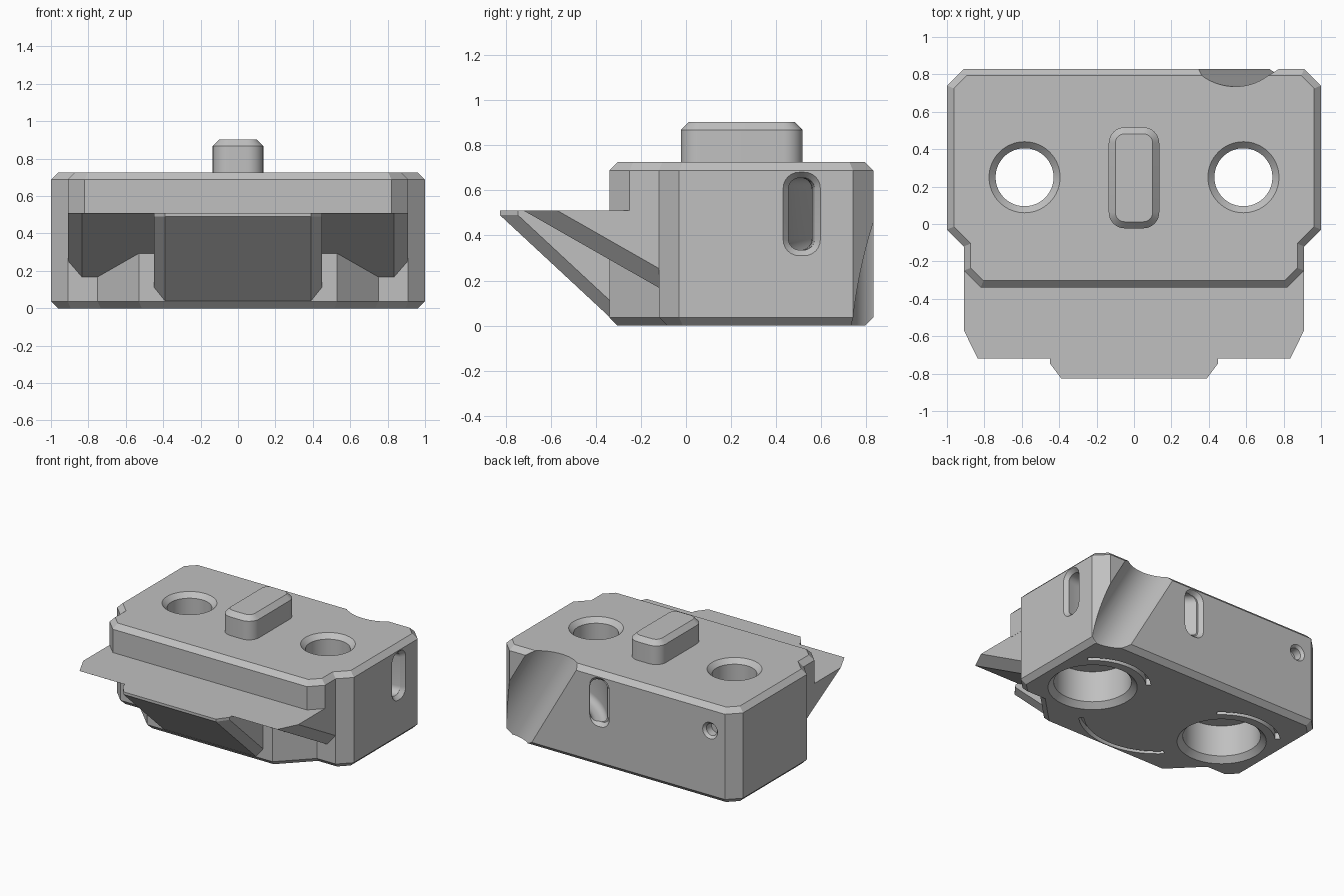
import bpy, bmesh, math
from mathutils import Vector, Matrix

cube = bpy.data.objects.get("Cube")
if cube:
    bpy.data.objects.remove(cube, do_unlink=True)

grey = bpy.data.materials.new("plain_grey")
grey.use_nodes = True
COLOUR = (0.53, 0.53, 0.53, 1)
grey.diffuse_color = COLOUR
for node in grey.node_tree.nodes:
    if node.type == 'BSDF_PRINCIPLED':
        node.inputs["Base Color"].default_value = COLOUR


def make(name, bm):
    bmesh.ops.recalc_face_normals(bm, faces=bm.faces)
    mesh = bpy.data.meshes.new(name)
    bm.to_mesh(mesh)
    bm.free()
    mesh.materials.append(grey)
    ob = bpy.data.objects.new(name, mesh)
    bpy.context.collection.objects.link(ob)
    return ob


def loft(name, rings):
    """Closed solid through a list of equal-length rings of 3D points."""
    bm = bmesh.new()
    loops = [[bm.verts.new(p) for p in ring] for ring in rings]
    n = len(loops[0])
    for a, b in zip(loops, loops[1:]):
        for i in range(n):
            j = (i + 1) % n
            bm.faces.new((a[i], a[j], b[j], b[i]))
    bm.faces.new(loops[0])
    bm.faces.new(loops[-1])
    return make(name, bm)


def mirrored(half):
    return [Vector(p) for p in half] + [Vector((-x, y)) for x, y in reversed(half)]


def inset(pts, d):
    """Mitred inset of a clockwise outline."""
    out = []
    for i, p in enumerate(pts):
        a = (p - pts[i - 1]).normalized()
        b = (pts[(i + 1) % len(pts)] - p).normalized()
        na, nb = Vector((a.y, -a.x)), Vector((b.y, -b.x))
        out.append(p + (na + nb) * d / (1 + na.dot(nb)))
    return out


def at(pts, z, dy=0):
    return [(p.x, p.y + dy, z) for p in pts]


def circle(r, cx=0, cy=0, n=64):
    return [Vector((cx + r * math.cos(2 * math.pi * i / n),
                    cy + r * math.sin(2 * math.pi * i / n))) for i in range(n)]


def rounded(w, h, r, n=6):
    pts = []
    for k, (sx, sy) in enumerate(((1, 1), (-1, 1), (-1, -1), (1, -1))):
        for i in range(n + 1):
            a = math.pi / 2 * (k + i / n)
            pts.append(Vector((sx * (w / 2 - r) + r * math.cos(a),
                               sy * (h / 2 - r) + r * math.sin(a))))
    return pts


def sweep(name, section, cx, cy, cz, radius, start, end, steps=24):
    """Section (radial, z) swept round a vertical axis."""
    rings = []
    for i in range(steps + 1):
        a = math.radians(start + (end - start) * i / steps)
        rings.append([(cx + (radius + p.x) * math.cos(a),
                       cy + (radius + p.x) * math.sin(a), cz + p.y) for p in section])
    return loft(name, rings)


def combine(target, tool, operation):
    mod = target.modifiers.new("join", 'BOOLEAN')
    mod.operation, mod.solver, mod.object = operation, 'EXACT', tool
    bpy.context.view_layer.objects.active = target
    bpy.ops.object.modifier_apply(modifier=mod.name)
    bpy.data.objects.remove(tool, do_unlink=True)


TOP, LIP, CH = 0.725, 0.51, 0.037

# Lower block, stepped back at the front corners
back = [(0.91, 0.83), (1, 0.74), (1, -0.03), (0.91, -0.12)]
low = mirrored(back + [(0.75, -0.12), (0.53, -0.34)])
body = loft("body", [at(inset(low, CH), 0), at(low, CH), at(low, 0.5)])

# Upper block with the chamfered rim
high = mirrored(back + [(0.91, -0.25), (0.82, -0.34)])
upper = loft("upper", [at(high, 0.5), at(high, TOP - CH), at(inset(high, CH), TOP)])
combine(body, upper, 'UNION')

# Wide front lip, its underside raked back into the block
wing = mirrored([(0.909, -0.1), (0.909, -0.57), (0.835, -0.72)])
combine(body, loft("lip", [at(wing, LIP), at(wing, 0.15, 0.36 / 0.57)]), 'UNION')

# Central wedge under the lip
wedge = mirrored([(0.45, -0.2), (0.45, -0.745), (0.39, -0.825)])
combine(body, loft("wedge", [at(wedge, LIP), at(wedge, 0.49),
                             at(wedge, 0.03, 0.495)]), 'UNION')

# Two stepped through bores with a curved groove beside each
groove = [Vector((x, y)) for x, y in ((-0.017, -0.05), (0.017, -0.05),
                                      (0.017, 0.05), (-0.017, 0.05))]
for side in (-1, 1):
    x = side * 0.585
    steps = ((-0.01, 0.32), (0.04, 0.27), (0.28, 0.27), (0.28, 0.155),
             (0.69, 0.155), (0.735, 0.2))
    combine(body, loft("bore", [at(circle(r, x, 0.25), z) for z, r in steps]), 'DIFFERENCE')
    combine(body, sweep("groove", groove, x, 0.25, 0, 0.39, 45, 135), 'DIFFERENCE')
combine(body, sweep("groove", groove, 0, 0.25, 0, 0.53, -135, -45), 'DIFFERENCE')

# Slanted scoop across the back left corner
bm = bmesh.new()
bmesh.ops.create_cone(bm, cap_ends=True, segments=96, radius1=0.23, radius2=0.23, depth=3,
                      matrix=Matrix.Translation((0.56, 0.965, 0.69))
                      @ Matrix.Rotation(math.radians(-30), 4, 'Y'))
combine(body, make("scoop", bm), 'DIFFERENCE')

# Curved strap tunnel from the left side to the back, with flared mouths
MID = 0.495
combine(body, sweep("tunnel", rounded(0.115, 0.32, 0.05), 0.83, 1.36, MID,
                    0.86, -74, -150), 'DIFFERENCE')
flare = ((0.03, 0.215, 0.42), (0, 0.165, 0.37), (-0.03, 0.115, 0.32))
for place in (lambda p, d: (1 + d, 0.513 + p.x, MID + p.y),
              lambda p, d: (0.15 + p.x, 0.83 + d, MID + p.y)):
    rings = [[place(p, d) for p in rounded(w, h, w * 0.43)] for d, w, h in flare]
    combine(body, loft("mouth", rings), 'DIFFERENCE')

# Small round socket on the back
socket = ((0.84, 0.072), (0.81, 0.045), (0.75, 0.045))
combine(body, loft("socket", [[(p.x, y, p.y) for p in circle(r, -0.785, 0.53, 32)]
                              for y, r in socket]), 'DIFFERENCE')

# Rounded key standing on the top
key = [Vector((p.x, p.y + 0.247)) for p in rounded(0.27, 0.54, 0.085, 8)]
key_tip = [Vector((p.x, p.y + 0.247)) for p in rounded(0.2, 0.47, 0.05, 8)]
top_key = loft("top_key", [at(key, 0.7), at(key, 0.867), at(key_tip, 0.902)])

# Smooth the round walls and keep the edges crisp
bpy.ops.object.select_all(action='DESELECT')
for ob in (body, top_key):
    ob.select_set(True)
bpy.context.view_layer.objects.active = body
bpy.ops.object.shade_smooth_by_angle(angle=math.radians(25))
